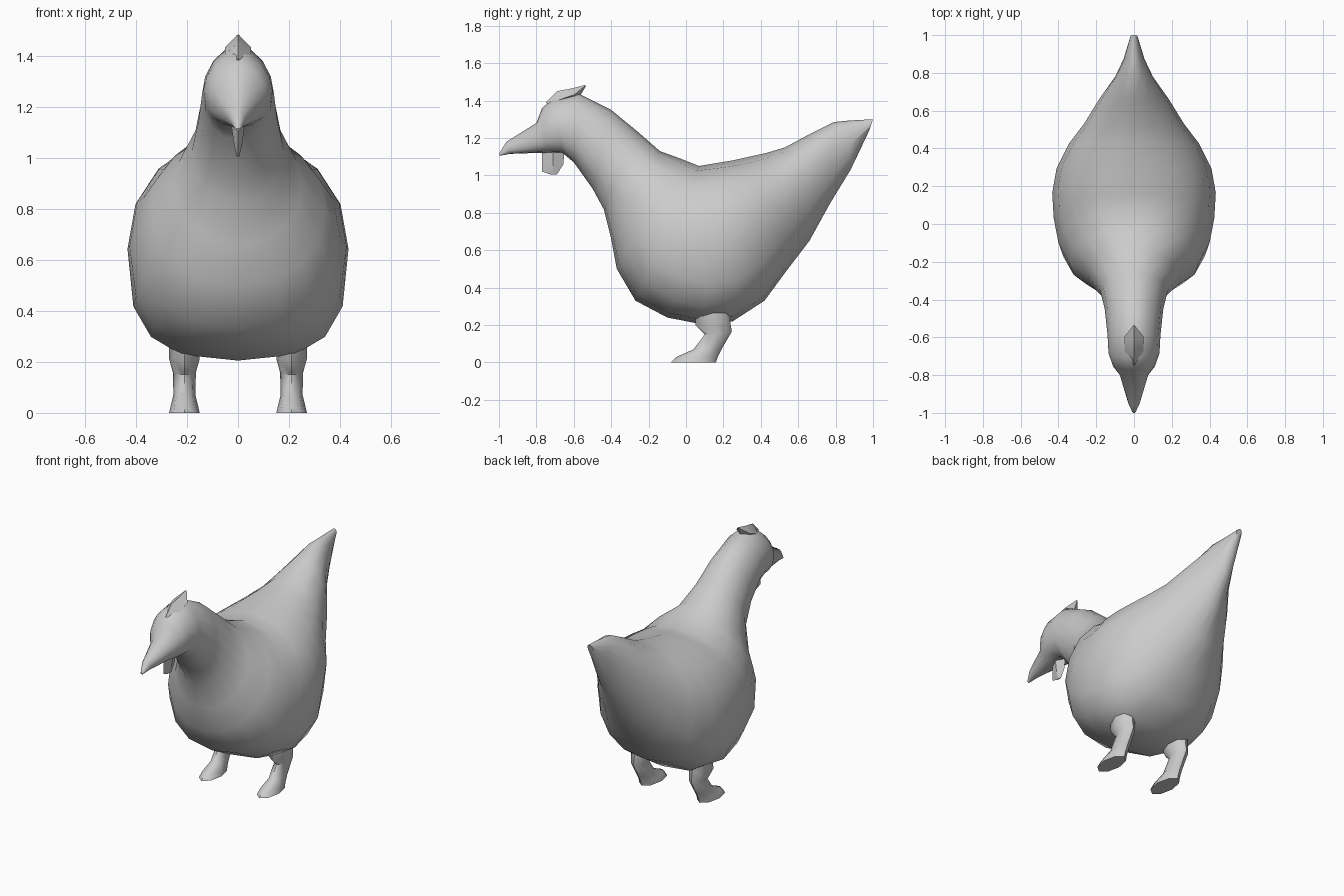
import bpy, bmesh, math


def loft(name, sections, sides, cx=0.0, angle=50):
    """Skin rings; section = side-view ends (y1, z1, y2, z2), half width, optional upper/lower roundness."""
    bm = bmesh.new()
    rings = []
    for y1, z1, y2, z2, w, *power in sections:
        n_top, n_low = power or (2.0, 2.0)
        ring = []
        for i in range(sides):
            a = 2 * math.pi * i / sides
            c, s = math.cos(a), math.sin(a)
            n = n_top if c >= 0 else n_low
            t = math.copysign(abs(c) ** (2 / n), c)
            x = math.copysign(abs(s) ** (2 / n), s) * w
            ring.append(bm.verts.new((cx + x,
                                      (y1 + y2) / 2 + t * (y1 - y2) / 2,
                                      (z1 + z2) / 2 + t * (z1 - z2) / 2)))
        rings.append(ring)
    for a, b in zip(rings, rings[1:]):
        for i in range(sides):
            j = (i + 1) % sides
            bm.faces.new((a[i], a[j], b[j], b[i]))
    bm.faces.new(rings[0])
    bm.faces.new(rings[-1])
    bmesh.ops.recalc_face_normals(bm, faces=bm.faces)
    mesh = bpy.data.meshes.new(name)
    bm.to_mesh(mesh)
    bm.free()
    obj = bpy.data.objects.new(name, mesh)
    bpy.context.collection.objects.link(obj)
    bpy.ops.object.select_all(action='DESELECT')
    obj.select_set(True)
    bpy.context.view_layer.objects.active = obj
    bpy.ops.object.shade_smooth_by_angle(angle=math.radians(angle))
    return obj


# Beak, head, neck, body and tail as one skin, sections fanning from front to back
loft("body", [
    (-1.00, 1.115, -0.995, 1.105, 0.008),
    (-0.96, 1.18, -0.94, 1.115, 0.03, 1.8, 2.4),
    (-0.80, 1.28, -0.80, 1.12, 0.075, 1.8, 2.5),
    (-0.77, 1.36, -0.74, 1.12, 0.11, 1.8, 2.5),
    (-0.71, 1.41, -0.66, 1.12, 0.135, 1.8, 2.4),
    (-0.58, 1.44, -0.60, 1.07, 0.14, 1.8, 2.2),
    (-0.40, 1.35, -0.50, 0.93, 0.155),
    (-0.26, 1.235, -0.44, 0.82, 0.18),
    (-0.14, 1.13, -0.40, 0.66, 0.25, 2.0, 2.1),
    (-0.03, 1.09, -0.37, 0.50, 0.345, 2.1, 2.1),
    (0.07, 1.05, -0.27, 0.33, 0.40, 2.2, 2.3),
    (0.16, 1.065, -0.10, 0.24, 0.425, 2.2, 2.6),
    (0.25, 1.08, 0.08, 0.205, 0.433, 2.1, 2.9),
    (0.34, 1.10, 0.25, 0.22, 0.41, 2.0, 2.8),
    (0.43, 1.12, 0.42, 0.33, 0.345, 2.0, 2.5),
    (0.53, 1.15, 0.53, 0.48, 0.265, 2.0, 2.3),
    (0.66, 1.22, 0.66, 0.65, 0.185),
    (0.79, 1.285, 0.77, 0.85, 0.10),
    (0.87, 1.293, 0.88, 1.03, 0.055),
    (1.00, 1.30, 0.98, 1.24, 0.02),
], 16)

# Comb: thin wedge rising to a point behind the head
loft("comb", [
    (-0.75, 1.39, -0.72, 1.36, 0.01),
    (-0.69, 1.45, -0.66, 1.36, 0.05),
    (-0.61, 1.465, -0.58, 1.40, 0.05),
    (-0.54, 1.483, -0.535, 1.478, 0.004),
], 4, angle=40)

# Wattle: flat flap hanging under the beak
loft("wattle", [
    (-0.77, 1.15, -0.65, 1.15, 0.03),
    (-0.77, 1.02, -0.655, 1.06, 0.014),
    (-0.725, 1.005, -0.69, 1.005, 0.005),
], 4, angle=20)

# Legs with flat-soled feet, thighs running up into the body
for side, label in ((-1, "left"), (1, "right")):
    loft(label + "_leg", [
        (0.06, 0.34, 0.24, 0.34, 0.06),
        (0.05, 0.20, 0.235, 0.225, 0.06),
        (0.10, 0.15, 0.245, 0.165, 0.045),
        (0.04, 0.07, 0.19, 0.07, 0.043),
        (-0.05, 0.03, 0.17, 0.03, 0.053),
        (-0.08, 0.0, 0.16, 0.0, 0.06),
    ], 8, cx=side * 0.21)
